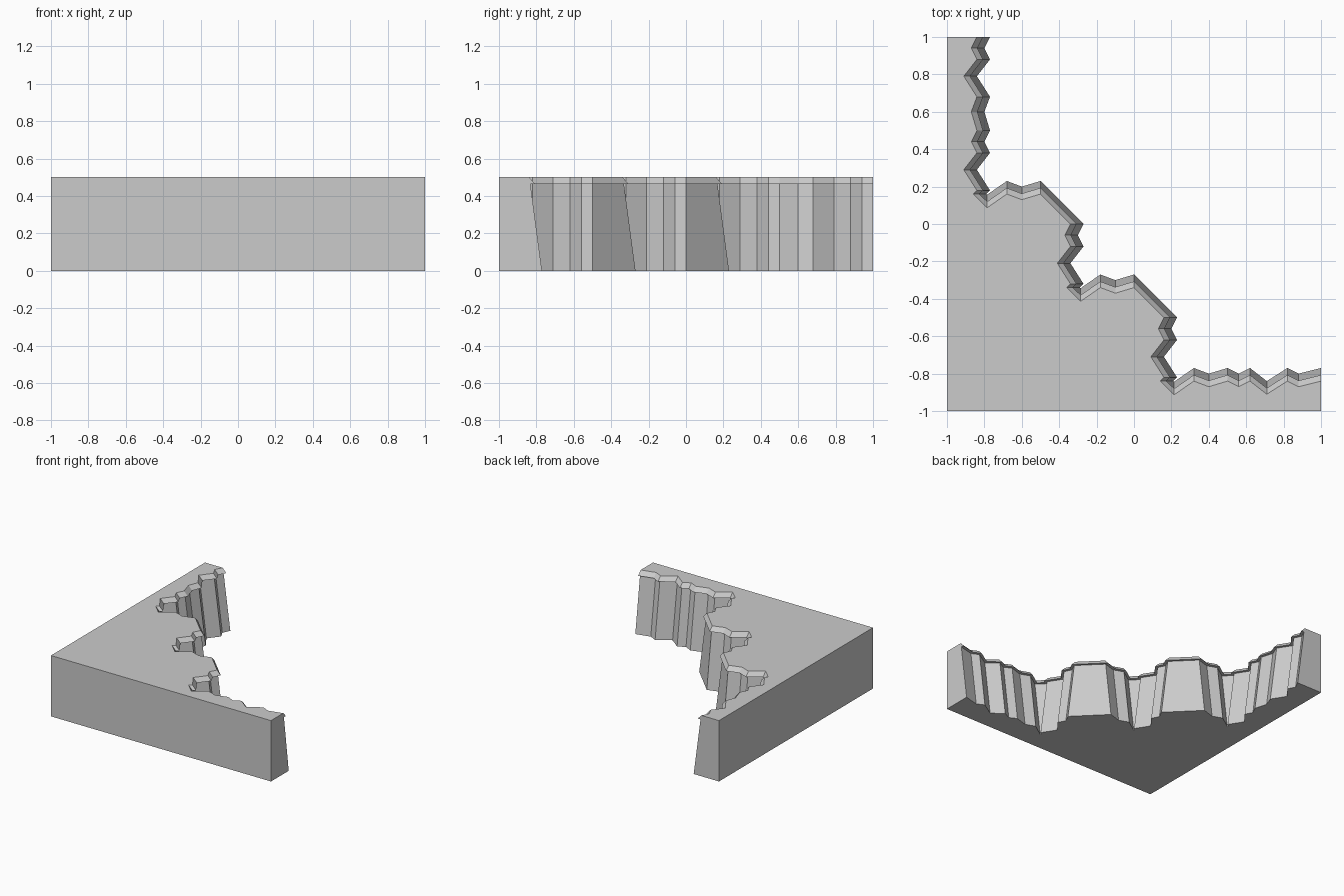
import bpy, bmesh

if "Cube" in bpy.data.objects:
    bpy.data.objects.remove(bpy.data.objects["Cube"])

# Ragged cliff edge as (x, y, lean): lean "x" slopes toward -x, "y" toward -y
start = [(-.77, 1, "x"), (-.80, .94, "x"), (-.77, .88, "x"),
         (-.84, .79, "x"), (-.77, .68, "x"), (-.80, .60, "x")]
step = [(-.77, .50, "x"), (-.80, .44, "x"), (-.77, .38, "x"), (-.84, .29, "x"),
        (-.77, .18, "x"), (-.79, .16, "x"),
        (-.785, .157, "y"), (-.68, .23, "y"), (-.60, .20, "y"), (-.50, .23, "y")]
end = [(.56, -.80, "y"), (.62, -.77, "y"), (.71, -.84, "y"),
       (.82, -.77, "y"), (.88, -.80, "y"), (1, -.77, "y")]

# The same step repeats down the diagonal
edge = list(start)
for k in range(3):
    edge += [(x + .5 * k, y - .5 * k, lean) for x, y, lean in step]
edge += end

# Section through the cliff: (height, inward offset) for wall, lip and top
section = [(0, 0), (.465, .062), (.465, .037), (.5, .07)]


def ring(bm, z, offset):
    pts = [(x - offset, y) if lean == "x" else (x, y - offset)
           for x, y, lean in edge]
    pts += [(1, -1), (-1, -1), (-1, 1)]
    return [bm.verts.new((x, y, z)) for x, y in pts]


bm = bmesh.new()
rings = [ring(bm, z, o) for z, o in section]
n = len(rings[0])

# Walls, overhanging lip and straight backs
for low, high in zip(rings, rings[1:]):
    for i in range(n):
        j = (i + 1) % n
        bm.faces.new((low[i], low[j], high[j], high[i]))

# Flat top and underside
bm.faces.new(rings[0])
bm.faces.new(rings[-1])
bmesh.ops.remove_doubles(bm, verts=bm.verts, dist=.0005)
bmesh.ops.recalc_face_normals(bm, faces=bm.faces)

mesh = bpy.data.meshes.new("cliff_block")
bm.to_mesh(mesh)
bm.free()
cliff = bpy.data.objects.new("cliff_block", mesh)
bpy.context.collection.objects.link(cliff)
